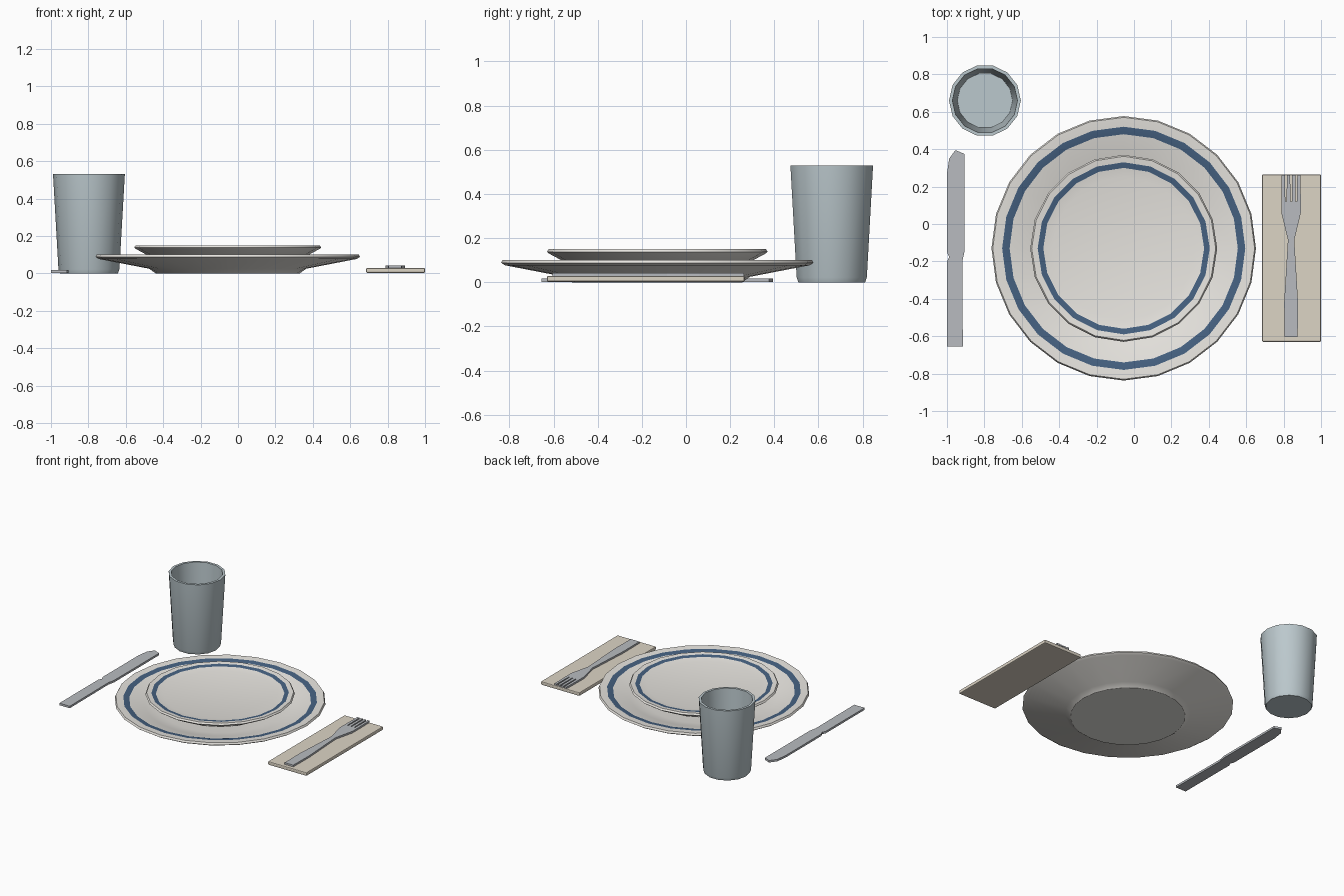
import bpy, bmesh
from math import cos, sin, pi, radians

if "Cube" in bpy.data.objects:
    bpy.data.objects.remove(bpy.data.objects["Cube"])


def material(name, rgb):
    m = bpy.data.materials.new(name)
    m.diffuse_color = (*rgb, 1)
    m.use_nodes = True
    m.node_tree.nodes["Principled BSDF"].inputs["Base Color"].default_value = m.diffuse_color
    return m


china = material("china", (0.80, 0.78, 0.74))
blue = material("blue_glaze", (0.06, 0.12, 0.22))
glass = material("tinted_glass", (0.50, 0.58, 0.61))
linen = material("linen", (0.72, 0.66, 0.56))
steel = material("steel", (0.48, 0.50, 0.53))


def finish(bm, name, mats, smooth=None):
    bmesh.ops.recalc_face_normals(bm, faces=bm.faces)
    me = bpy.data.meshes.new(name)
    bm.to_mesh(me)
    bm.free()
    ob = bpy.data.objects.new(name, me)
    bpy.context.collection.objects.link(ob)
    for m in mats:
        me.materials.append(m)
    if smooth:
        bpy.ops.object.select_all(action='DESELECT')
        ob.select_set(True)
        bpy.context.view_layer.objects.active = ob
        bpy.ops.object.shade_smooth_by_angle(angle=radians(smooth))
    return ob


def lathe(name, profile, sides, centre, mats, band=None):
    """Revolve an (r, z) profile and cap both ends; band = coloured segment."""
    bm = bmesh.new()
    rings = [[bm.verts.new((centre[0] + r * cos(2 * pi * i / sides),
                            centre[1] + r * sin(2 * pi * i / sides), z))
              for i in range(sides)] for r, z in profile]
    for k, (a, b) in enumerate(zip(rings, rings[1:])):
        for i in range(sides):
            j = (i + 1) % sides
            f = bm.faces.new((a[i], a[j], b[j], b[i]))
            f.material_index = 1 if k == band else 0
    bm.faces.new(rings[0])
    bm.faces.new(rings[-1])
    return finish(bm, name, mats, 35)


def slab(name, outline, z0, z1, mat):
    """Extrude a flat outline upward."""
    bm = bmesh.new()
    f = bm.faces.new([bm.verts.new((x, y, z0)) for x, y in outline])
    new = bmesh.ops.extrude_face_region(bm, geom=[f])["geom"]
    bmesh.ops.translate(bm, vec=(0, 0, z1 - z0),
                        verts=[v for v in new if isinstance(v, bmesh.types.BMVert)])
    return finish(bm, name, [mat])


# Stacked plates with a blue band on each
centre = (-0.055, -0.13)
lathe("dinner_plate",
      [(0.385, 0), (0.42, 0.025), (0.69, 0.077), (0.707, 0.088), (0.70, 0.102),
       (0.65, 0.098), (0.61, 0.092), (0.50, 0.058), (0.40, 0.035)],
      24, centre, [china, blue], 5)
lathe("side_plate",
      [(0.36, 0.06), (0.44, 0.103), (0.49, 0.13), (0.50, 0.138), (0.492, 0.15),
       (0.46, 0.146), (0.43, 0.141), (0.38, 0.131)],
      20, centre, [china, blue], 5)

# Tumbler, open at the top
lathe("tumbler",
      [(0.155, 0), (0.163, 0.022), (0.192, 0.53), (0.174, 0.53), (0.148, 0.035)],
      14, (-0.797, 0.66), [glass])

# Folded napkin with softened edges
napkin = slab("napkin", [(0.685, -0.63), (1, -0.63), (1, 0.265), (0.685, 0.265)],
              0.003, 0.029, linen)
bev = napkin.modifiers.new("soft_edges", 'BEVEL')
bev.width = 0.006
bev.segments = 2

# Fork: mirrored handle outline plus four tines
fx = 0.84
side = [(0.035, -0.605), (0.037, -0.42), (0.017, -0.085), (0.052, 0.06), (0.052, 0.12)]
slab("fork_body", [(fx + x, y) for x, y in side] +
     [(fx - x, y) for x, y in reversed(side)], 0.029, 0.042, steel)
for i in range(4):
    x = fx - 0.0415 + i * 0.0277
    slab(f"fork_tine_{i + 1}", [(x - 0.0105, 0.12), (x + 0.0105, 0.12),
                                (x + 0.0085, 0.263), (x - 0.0085, 0.263)],
         0.029, 0.042, steel)

# Knife with a notch between handle and blade
slab("knife", [(-1, -0.655), (-0.915, -0.655), (-0.918, -0.2), (-0.907, -0.15),
               (-0.907, 0.375), (-0.955, 0.395), (-0.988, 0.35), (-1, 0.27),
               (-1, -0.15), (-0.988, -0.178), (-1, -0.2)], 0.002, 0.017, steel)
